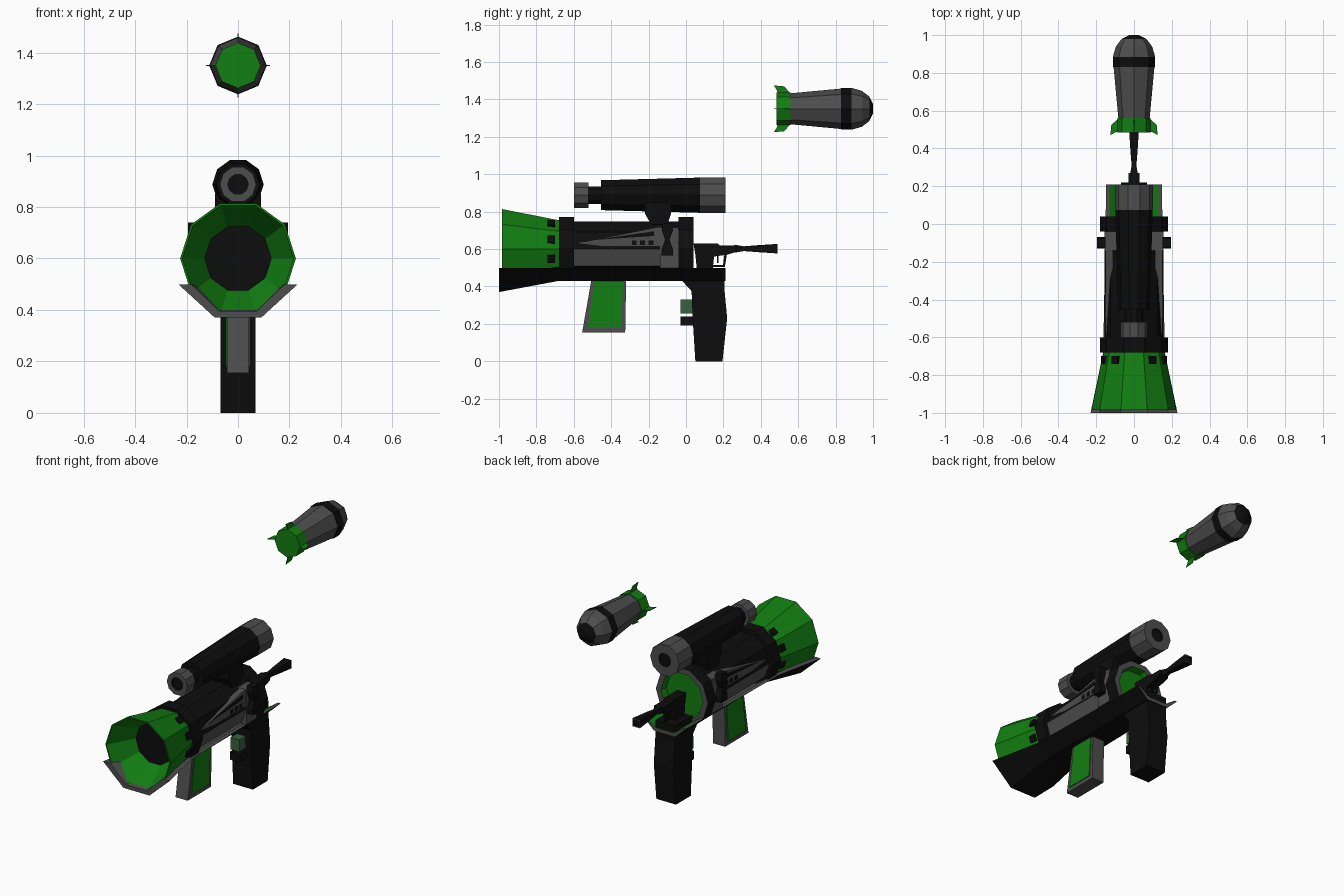
import bpy, bmesh, math

cube = bpy.data.objects.get("Cube")
if cube:
    bpy.data.objects.remove(cube)

# Flat colours
MATS = {}
for name, col in {"black": (.004, .004, .004), "grey": (.075, .075, .075),
                  "green": (.006, .21, .006), "dull_green": (.04, .12, .05)}.items():
    m = bpy.data.materials.new(name)
    m.use_nodes = True
    m.diffuse_color = (*col, 1)
    shader = m.node_tree.nodes["Principled BSDF"]
    shader.inputs["Base Color"].default_value = (*col, 1)
    shader.inputs["Roughness"].default_value = .8
    MATS[name] = m
NAMES = list(MATS)
K, G, E, D = range(4)


def finish(name, bm):
    bmesh.ops.recalc_face_normals(bm, faces=bm.faces[:])
    me = bpy.data.meshes.new(name)
    bm.to_mesh(me)
    bm.free()
    for n in NAMES:
        me.materials.append(MATS[n])
    ob = bpy.data.objects.new(name, me)
    bpy.context.collection.objects.link(ob)
    return ob


def lathe(name, cz, sides, profile, turn=0.0):
    """Turn (y, radius, colour of next band) points about a lengthwise axis."""
    bm = bmesh.new()
    rings = []
    for y, r, _ in profile:
        if r == 0:
            rings.append([bm.verts.new((0, y, cz))] * sides)
        else:
            angles = [turn + math.tau * i / sides for i in range(sides)]
            rings.append([bm.verts.new((r * math.cos(a), y, cz + r * math.sin(a)))
                          for a in angles])
    for a, b, p in zip(rings, rings[1:], profile):
        for i in range(sides):
            j = (i + 1) % sides
            corners = list(dict.fromkeys((a[i], a[j], b[j], b[i])))
            bm.faces.new(corners).material_index = p[2]
    return finish(name, bm)


def prism(name, x0, x1, outline, colour):
    """Extrude a (y, z) outline from x0 to x1."""
    bm = bmesh.new()
    a = [bm.verts.new((x0, y, z)) for y, z in outline]
    b = [bm.verts.new((x1, y, z)) for y, z in outline]
    bm.faces.new(a)
    bm.faces.new(b)
    for i in range(len(a)):
        j = (i + 1) % len(a)
        bm.faces.new((a[i], a[j], b[j], b[i]))
    for f in bm.faces:
        f.material_index = colour
    return finish(name, bm)


def box(name, x0, x1, y0, y1, z0, z1, colour):
    return prism(name, x0, x1, [(y0, z0), (y1, z0), (y1, z1), (y0, z1)], colour)


# Launcher tube
TUBE_Z = .6
lathe("muzzle_flare", TUBE_Z, 10, [(-.68, 0, E), (-.68, .162, E), (-.985, .225, E),
                                   (-.985, .217, E), (-.82, .13, K), (-.82, 0, K)])
lathe("front_ring", TUBE_Z, 10, [(-.68, 0, K), (-.68, .18, K), (-.6, .18, K), (-.6, 0, K)])
tube = lathe("tube", TUBE_Z, 10, [(-.62, 0, K), (-.62, .155, K), (-.02, .155, K), (-.02, 0, K)])
for f in tube.data.polygons:
    if abs(f.normal.x) > .9 and f.normal.z < 0:
        f.material_index = G
lathe("rear_ring", TUBE_Z, 10, [(-.04, 0, K), (-.04, .18, K), (.04, .18, G),
                                (.04, .145, E), (0, .135, E), (0, 0, E)])

# Square bolts on the flare facets
for n, deg in enumerate((-18, 18, 54, 126, 162, 198)):
    bolt = box("flare_bolt_%d" % n, -.012, .012, -.74, -.70, -.02, .02, K)
    a = math.radians(deg)
    r = .164
    bolt.location = (r * math.cos(a), 0, TUBE_Z + r * math.sin(a))
    bolt.rotation_euler = (0, -a, 0)

# Under tray, a folded sheet that flares at the front
bm = bmesh.new()
sections = []
for y, rim, base, wall, low, floor in ((-1, .23, .09, .18, .37, .395),
                                       (-.68, .163, .075, .135, .43, .45),
                                       (.04, .15, .075, .13, .43, .45),
                                       (.21, .148, .075, .13, .43, .45)):
    top = .498
    loop = [(rim, top), (base, low), (-base, low), (-rim, top),
            (-wall, top), (-base * .8, floor), (base * .8, floor), (wall, top)]
    sections.append([bm.verts.new((x, y, z)) for x, z in loop])
for s, (a, b) in enumerate(zip(sections, sections[1:])):
    for i in range(8):
        j = (i + 1) % 8
        f = bm.faces.new((a[i], a[j], b[j], b[i]))
        inside = i in (4, 5, 6)
        f.material_index = K if i < 3 else E if inside and s == 2 else G
for loop in (sections[0], sections[-1]):
    for i in range(3):
        f = bm.faces.new((loop[i], loop[i + 1], loop[6 - i], loop[7 - i]))
        f.material_index = G
finish("under_tray", bm)

# Side panels, mirrored
for side, s in (("left", 1), ("right", -1)):
    prism(side + "_wedge", s * .11, s * .15,
          [(-.58, .632), (-.14, .58), (-.14, .72)], G)
    prism(side + "_wedge_upper_groove", s * .15, s * .153,
          [(-.5, .648), (-.17, .67), (-.17, .695)], K)
    box(side + "_side_block", s * .09, s * .155, -.14, -.04, .5, .715, G)
    for n in range(3):
        y = -.29 + n * .045
        box("%s_vent_%d" % (side, n), s * .15, s * .154, y, y + .025, .622, .646, K)
    prism(side + "_knob", s * .15, s * .195,
          [(-.13, .565), (-.07, .565), (-.07, .6), (-.088, .65), (-.07, .7), (-.075, .74),
           (-.125, .74), (-.13, .7), (-.112, .65), (-.13, .6)], K)

# Scope and its mount
SCOPE_Z = .888
lathe("scope_eyepiece", SCOPE_Z, 10, [(-.58, 0, K), (-.58, .04, K), (-.6, .04, G), (-.6, .071, G),
                                      (-.52, .071, G), (-.52, 0, G)])
lathe("scope_body", SCOPE_Z, 10, [(-.53, 0, K), (-.53, .05, K), (-.455, .05, K), (-.455, .084, K),
                                  (.075, .099, K), (.075, 0, K)])
lathe("scope_end", SCOPE_Z, 10, [(.075, 0, G), (.075, .1, G), (.21, .1, G), (.21, .042, K),
                                 (.2, .04, K), (.2, 0, K)])
prism("scope_mount", -.09, .09, [(-.22, .85), (-.22, .79), (-.185, .73), (-.1, .73),
                                 (-.08, .79), (-.08, .85)], K)

# Front grip with green side plates
prism("front_grip", -.042, .042, [(-.505, .44), (-.32, .44), (-.325, .155), (-.555, .155)], G)
for side, s in (("left", 1), ("right", -1)):
    prism(side + "_grip_plate", s * .042, s * .047,
          [(-.49, .43), (-.335, .43), (-.348, .18), (-.525, .18)], E)

# Rear grip, trigger and button
prism("rear_grip", -.068, .068, [(-.03, .44), (.03, .375), (.035, .24), (.05, 0), (.195, 0),
                                 (.22, .23), (.205, .39), (.205, .495), (.04, .495)], K)
box("trigger", -.035, .035, -.03, .05, .19, .24, K)
box("safety_button", -.03, .03, -.03, .04, .255, .33, D)

# Small rear gun
prism("rear_gun_body", -.03, .03, [(.04, .63), (.17, .63), (.18, .62), (.27, .62), (.27, .585),
                                   (.22, .57), (.15, .56), (.14, .47), (.06, .47), (.05, .57)], K)
lathe("rear_gun_barrel", .602, 4, [(.26, 0, K), (.26, .03, K), (.31, .018, K), (.38, .026, K),
                                   (.49, .036, G), (.49, .025, K), (.48, .025, K), (.48, 0, K)],
      math.pi / 4)
prism("trigger_guard", -.006, .006, [(.205, .57), (.218, .57), (.208, .505), (.14, .505),
                                     (.14, .515), (.198, .515)], K)
box("small_trigger", -.006, .006, .165, .175, .525, .57, K)

# Rocket
ROCKET_Z = 1.35
lathe("rocket_body", ROCKET_Z, 8, [(.55, 0, G), (.55, .082, G), (.83, .108, K), (.83, .112, K),
                                   (.885, .112, G), (.94, .096, G), (.98, .066, K),
                                   (1, .025, K), (1, 0, K)])
lathe("rocket_tail", ROCKET_Z, 8, [(.485, 0, E), (.485, .088, E), (.56, .088, E), (.56, 0, E)])
for n in range(4):
    fin = prism("rocket_fin_%d" % n, -.002, .002,
                [(.49, .08), (.56, .08), (.525, .12), (.47, .125), (.485, .1)], E)
    fin.location.z = ROCKET_Z
    fin.rotation_euler.y = n * math.pi / 2
